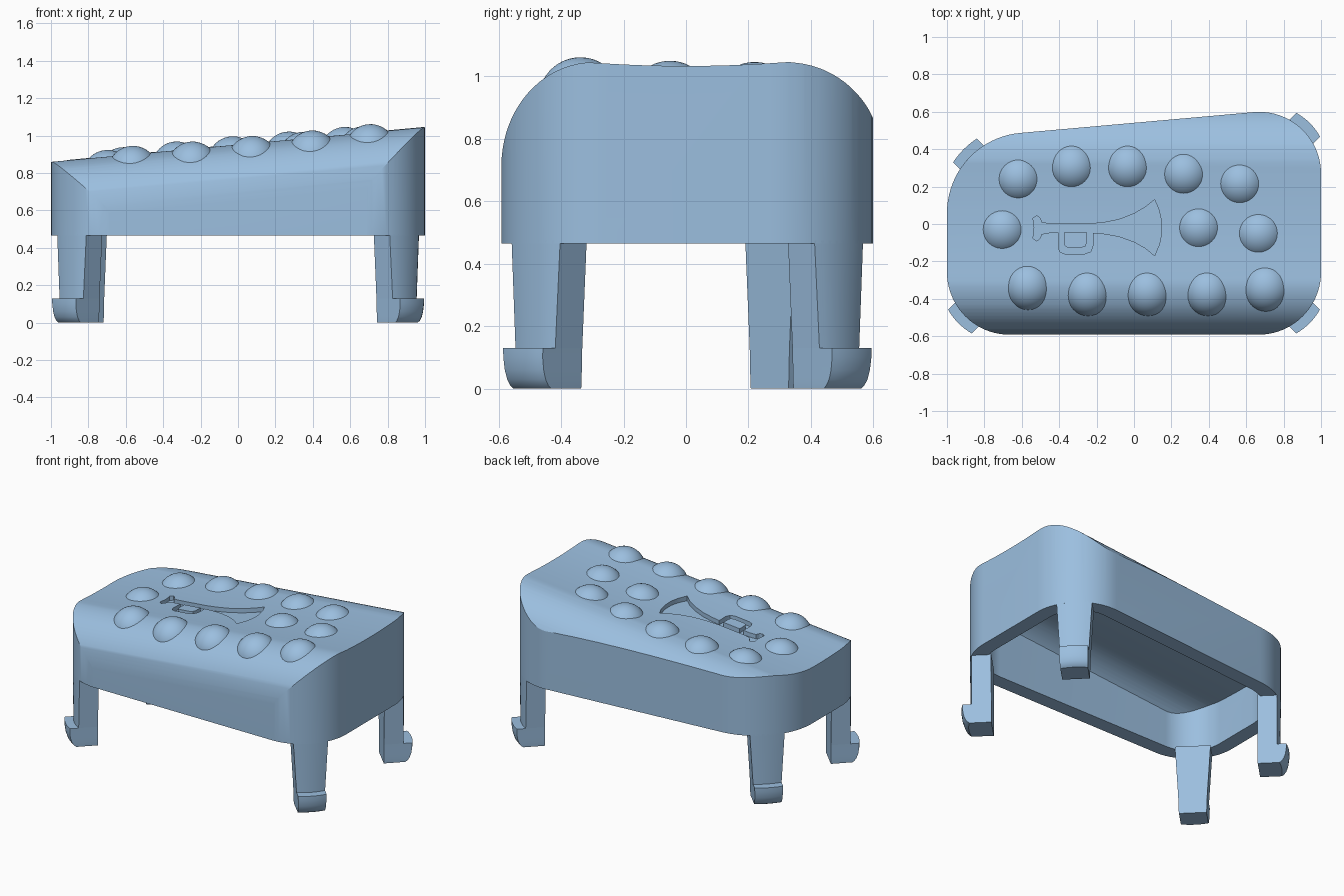
import bpy, bmesh, math
from mathutils import Vector

if "Cube" in bpy.data.objects:
    bpy.data.objects.remove(bpy.data.objects["Cube"])

blue = bpy.data.materials.new("soft_blue")
blue.diffuse_color = (0.33, 0.52, 0.74, 1)
blue.use_nodes = True
blue.node_tree.nodes["Principled BSDF"].inputs["Base Color"].default_value = blue.diffuse_color


def add_object(name, bm):
    bmesh.ops.recalc_face_normals(bm, faces=bm.faces[:])
    me = bpy.data.meshes.new(name)
    bm.to_mesh(me)
    bm.free()
    ob = bpy.data.objects.new(name, me)
    bpy.context.collection.objects.link(ob)
    me.materials.append(blue)
    return ob


def loft(name, rings):
    """Closed solid through a list of equally sized rings."""
    bm = bmesh.new()
    vs = [[bm.verts.new(p) for p in r] for r in rings]
    n = len(vs[0])
    for a, b in zip(vs, vs[1:]):
        for i in range(n):
            j = (i + 1) % n
            bm.faces.new((a[i], a[j], b[j], b[i]))
    bm.faces.new(vs[0][::-1])
    bm.faces.new(vs[-1])
    return add_object(name, bm)


def boolean(target, tool, operation):
    mod = target.modifiers.new("cut", 'BOOLEAN')
    mod.operation, mod.solver, mod.object = operation, 'EXACT', tool
    bpy.context.view_layer.objects.active = target
    bpy.ops.object.modifier_apply(modifier=mod.name)
    bpy.data.objects.remove(tool)


def smooth(ob):
    bpy.ops.object.select_all(action='DESELECT')
    ob.select_set(True)
    bpy.context.view_layer.objects.active = ob
    bpy.ops.object.shade_smooth_by_angle(angle=math.radians(30))


def rounded(corners, radii, seg=20):
    """Filleted polygon, counter-clockwise; also returns the fillet centres."""
    pts, centres = [], []
    n = len(corners)
    for i, r in enumerate(radii):
        c = Vector(corners[i])
        u = (Vector(corners[i - 1]) - c).normalized()
        v = (Vector(corners[(i + 1) % n]) - c).normalized()
        half = u.angle(v) / 2
        m = c + (u + v).normalized() * r / math.sin(half)
        a0 = c + u * r / math.tan(half) - m
        start, sweep = math.atan2(a0.y, a0.x), math.pi - 2 * half
        for k in range(seg + 1):
            a = start + sweep * k / seg
            pts.append((m.x + r * math.cos(a), m.y + r * math.sin(a)))
        centres.append(m)
    return pts, centres


# Sloping, crowned top: height across y, rising along x
def crown(y):
    if y < -0.3:
        return -0.3 * (1 - math.sqrt(max(0, 1 - ((y + 0.3) / 0.291) ** 2)))
    if y > 0.33:
        return -0.3 * (1 - math.sqrt(max(0, 1 - ((y - 0.33) / 0.31) ** 2)))
    return -0.012 * (1 - (y / 0.315) ** 2)


def top_z(x, y):
    return 0.953 + 0.0925 * x + crown(y)


def crown_solid(name, drop, bottom):
    q = [math.pi / 2 * k / 20 for k in range(20, 0, -1)]
    ys = [-0.3 - 0.291 * math.sin(a) for a in q]
    ys += [-0.3 + 0.63 * k / 12 for k in range(13)]
    ys += [0.33 + 0.31 * math.sin(a) for a in reversed(q)]
    rings = []
    for x in (-1.2, 1.2):
        ring = [(x, y, top_z(x, y) - drop) for y in ys]
        rings.append(ring + [(x, ys[-1], bottom), (x, ys[0], bottom)])
    return loft(name, rings)


def prism(name, outline, z0, z1):
    return loft(name, [[(x, y, z) for x, y in outline] for z in (z0, z1)])


# Hollow body
RIM = 0.465
CORNERS = [(-1, -0.592), (1, -0.592), (1, 0.63), (-1, 0.452)]
RADII = [0.335, 0.335, 0.33, 0.43]
outer, centres = rounded(CORNERS, RADII)
W = 0.1
inner, _ = rounded([(-1 + W, -0.592 + W), (1 - W, -0.592 + W),
                    (1 - W, 0.63 - W * 1.09), (-1 + W, 0.452 - W * 0.91)],
                   [r - W for r in RADII])
body = prism("body", outer, RIM, 1.4)
boolean(body, crown_solid("crown", 0, 0.2), 'INTERSECT')
cavity = prism("cavity", inner, 0.3, 1.4)
boolean(cavity, crown_solid("ceiling", 0.1, 0.2), 'INTERSECT')
boolean(body, cavity, 'DIFFERENCE')


# Engraved horn: main tube with bell, then the valve loop
def engrave(outline):
    low = [(x, y, 0.912 + 0.0925 * x) for x, y in outline]
    high = [(x, y, 1.3) for x, y in outline]
    boolean(body, loft("engraving", [low, high]), 'DIFFERENCE')


engrave([(-0.54, 0.03), (-0.52, 0.045), (-0.503, 0.032), (-0.493, 0.008),
         (-0.45, 0.0), (-0.24, 0.0), (-0.16, 0.008), (-0.08, 0.024),
         (0.0, 0.055), (0.06, 0.09), (0.11, 0.13), (0.132, 0.08),
         (0.146, 0.02), (0.148, -0.05), (0.135, -0.11), (0.11, -0.17),
         (0.06, -0.128), (0.0, -0.095), (-0.08, -0.066), (-0.16, -0.052),
         (-0.24, -0.046), (-0.45, -0.046), (-0.493, -0.054),
         (-0.503, -0.078), (-0.52, -0.09), (-0.54, -0.077), (-0.533, -0.02)])
engrave([(-0.405, -0.04), (-0.405, -0.125), (-0.395, -0.15), (-0.37, -0.16),
         (-0.265, -0.16), (-0.232, -0.148), (-0.219, -0.115), (-0.219, -0.04),
         (-0.252, -0.04), (-0.252, -0.1), (-0.26, -0.119), (-0.28, -0.126),
         (-0.355, -0.126), (-0.372, -0.115), (-0.375, -0.1), (-0.375, -0.04)])
smooth(body)

# Massage domes, each standing square to the top surface
DOMES = [(-0.62, 0.24), (-0.335, 0.30), (-0.035, 0.30), (0.265, 0.265),
         (0.565, 0.215), (-0.705, -0.03), (0.345, -0.02), (0.665, -0.05),
         (-0.57, -0.345), (-0.25, -0.385), (0.07, -0.385), (0.39, -0.385),
         (0.70, -0.355)]
for x, y in DOMES:
    slope = (crown(y + 0.01) - crown(y - 0.01)) / 0.02
    normal = Vector((-0.0925, -slope, 1)).normalized()
    bm = bmesh.new()
    bmesh.ops.create_uvsphere(bm, u_segments=32, v_segments=24, radius=0.135)
    low = [v for v in bm.verts if v.co.z < -0.001]
    bmesh.ops.delete(bm, geom=low, context='VERTS')
    turn = Vector((0, 0, 1)).rotation_difference(normal)
    base = Vector((x, y, top_z(x, y))) - normal * 0.088
    for v in bm.verts:
        v.co = turn @ v.co + base
    smooth(add_object("dome", bm))

# Legs on the corner diagonals, with outward hooked feet
LEVELS = [(0.475, 0.11, 0.0), (0.13, 0.09, -0.004), (0.13, 0.09, 0.052),
          (0.10, 0.089, 0.052), (0.06, 0.088, 0.046), (0.03, 0.087, 0.036),
          (0.01, 0.086, 0.022), (0.0, 0.085, 0.008)]
DIAGONALS = [(-1, -1), (1, -1), (1, 1), (-1, 1)]
for c, r, d in zip(centres, RADII, DIAGONALS):
    out = Vector(d).normalized()
    side = Vector((-out.y, out.x))
    rings = []
    for z, w, grow in LEVELS:
        ring = []
        for k in range(9):
            t = w * (k / 4 - 1)
            ring.append(c + out * (math.sqrt(r * r - t * t) + grow) + side * t)
        back = math.sqrt(r * r - 0.0121) - 0.12
        ring += [c + out * back + side * w, c + out * back - side * w]
        rings.append([(p.x, p.y, z) for p in ring])
    smooth(loft("leg", rings))
